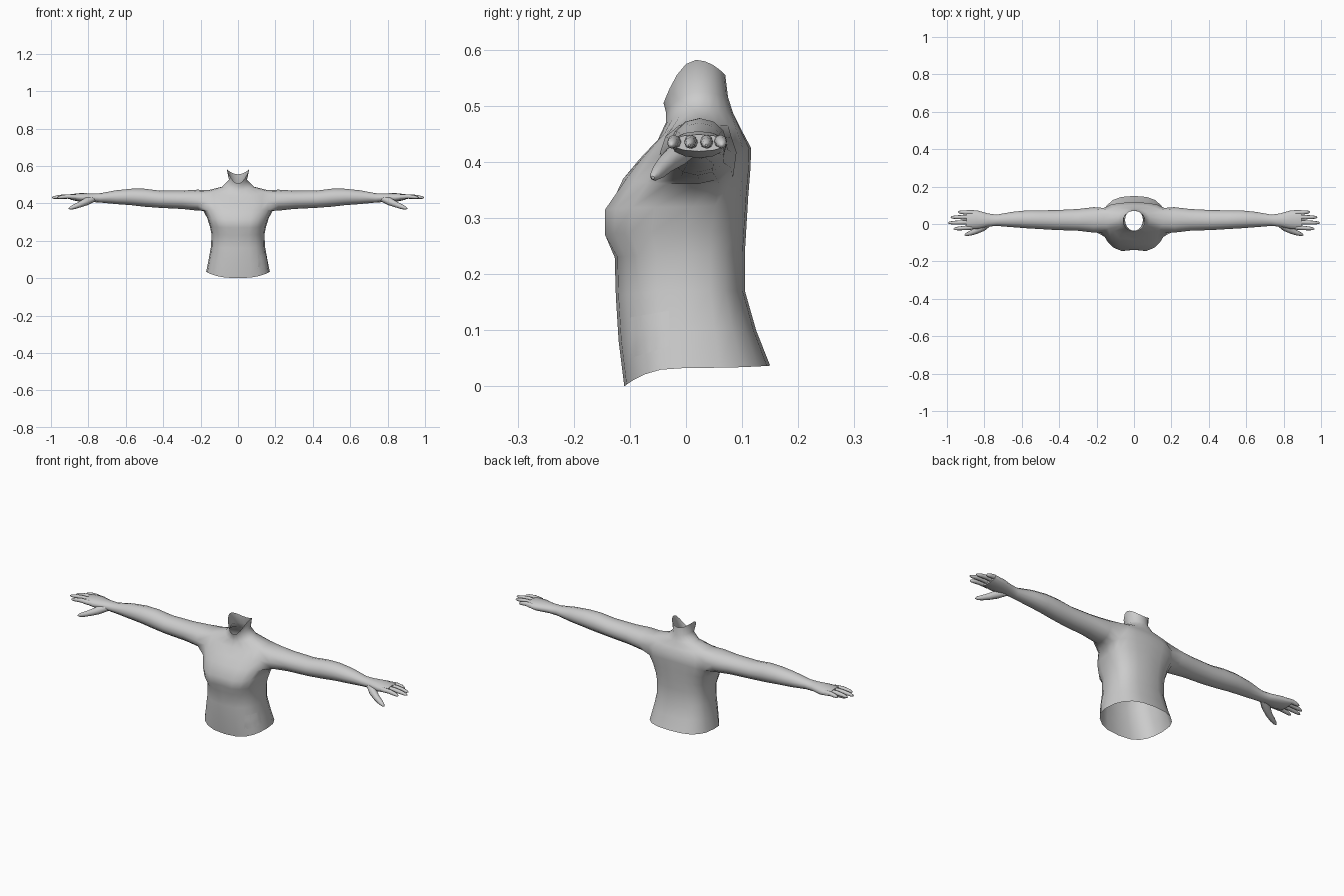
import bpy, bmesh
from math import sin, cos, pi, radians
from mathutils import Vector

if "Cube" in bpy.data.objects:
    bpy.data.objects.remove(bpy.data.objects["Cube"])


def finish(name, bm, angle=60, mirror=True):
    bmesh.ops.recalc_face_normals(bm, faces=bm.faces)
    me = bpy.data.meshes.new(name)
    bm.to_mesh(me)
    bm.free()
    ob = bpy.data.objects.new(name, me)
    bpy.context.collection.objects.link(ob)
    if mirror:
        m = ob.modifiers.new("Mirror", 'MIRROR')
        m.use_clip = True
        m.merge_threshold = 0.0005
    bpy.ops.object.select_all(action='DESELECT')
    bpy.context.view_layer.objects.active = ob
    ob.select_set(True)
    bpy.ops.object.shade_smooth_by_angle(angle=radians(angle))
    return ob


def spow(v, p):
    return (1 if v >= 0 else -1) * abs(v) ** p


def skin(bm, a, b):
    n = len(a)
    for i in range(n):
        j = (i + 1) % n
        bm.faces.new((a[i], a[j], b[j], b[i]))


# Torso half: half width, front y, back y, side y, then front / side / back height
torso = [
    (.170, -.110, .150, .00, .000, .033, .037),
    (.157, -.120, .125, .00, .080, .100, .100),
    (.144, -.125, .105, .00, .160, .170, .170),
    (.142, -.127, .105, .00, .230, .235, .240),
    (.150, -.150, .108, .00, .270, .275, .290),
    (.164, -.150, .111, .01, .315, .320, .340),
    (.185, -.112, .115, .02, .370, .360, .390),
    (.190, -.083, .116, .025, .405, .415, .425),
    (.160, -.050, .100, .025, .440, .470, .455),
    (.085, -.036, .084, .025, .470, .489, .487),
    (.048, -.036, .075, .022, .490, .525, .515),
    (.060, -.040, .070, .018, .505, .582, .555),
]
bm = bmesh.new()
rows = []
for r, (w, yf, yb, ys, zf, zs, zb) in enumerate(torso):
    p = .76 if r < 9 else 1.0
    row = []
    for i in range(11):
        t = pi * i / 10
        c = cos(t)
        ye, ze = (yf, zf) if c > 0 else (yb, zb)
        x = 0 if i in (0, 10) else w * spow(sin(t), p)
        y = ys + (ye - ys) * abs(c) ** p
        if r in (4, 5) and i == 0:
            y += .012                      # hollow between the breasts
        row.append(bm.verts.new((x, y, zs + (ze - zs) * c * c)))
    rows.append(row)
for r in range(len(rows) - 1):
    for i in range(10):
        if r in (6, 7) and 3 <= i <= 6:
            continue                       # arm opening
        bm.faces.new((rows[r][i], rows[r][i + 1], rows[r + 1][i + 1], rows[r + 1][i]))

# Arm and palm: x, centre y, centre z, radius y, radius z
arm = [
    (.215, .022, .417, .068, .056), (.30, .022, .419, .058, .049),
    (.42, .021, .422, .053, .046), (.50, .023, .430, .050, .048),
    (.57, .025, .434, .048, .044), (.65, .024, .433, .041, .037),
    (.735, .020, .429, .030, .025), (.78, .021, .430, .035, .023),
    (.84, .023, .431, .050, .024), (.895, .023, .434, .052, .015),
]
loop = rows[6][3:8] + [rows[7][7]] + rows[8][7:2:-1] + [rows[7][3]]
for x, yc, zc, ry, rz in arm:
    ring = [bm.verts.new((x, yc + ry * cos(radians(210 + 30 * k)),
                          zc + rz * sin(radians(210 + 30 * k)))) for k in range(12)]
    skin(bm, loop, ring)
    loop = ring
bm.faces.new(loop)
body = finish("torso_and_arms", bm, 75)


# Fingers: tapered tubes along a path with a pointed tip
def tube(name, path, radii, sides=8):
    bm = bmesh.new()
    path = [Vector(q) for q in path]
    last = None
    for k, (q, rad) in enumerate(zip(path, radii)):
        d = (path[min(k + 1, len(path) - 1)] - path[max(k - 1, 0)]).normalized()
        u = d.cross(Vector((0, 0, 1))).normalized()
        v = u.cross(d)
        ring = [bm.verts.new(q + (u * cos(2 * pi * s / sides) + v * sin(2 * pi * s / sides)) * rad)
                for s in range(sides)]
        if last:
            skin(bm, last, ring)
        last = ring
    bm.faces.new(last)
    return finish(name, bm)


fingers = [("index_finger", -.018, -.026, .965), ("middle_finger", .010, .006, .995),
           ("ring_finger", .037, .036, .980), ("little_finger", .060, .064, .940)]
for name, y0, y1, tip in fingers:
    x0 = .865
    pts = [(x0 + (tip - x0) * f, y0 + (y1 - y0) * f, .434 + dz)
           for f, dz in ((0, 0), (.45, .003), (.75, 0), (.93, -.003), (1, -.004))]
    tube(name, pts, (.0125, .0115, .010, .007, .002))
tube("thumb", [(.77, .008, .426), (.81, -.018, .410), (.845, -.038, .394),
               (.875, -.049, .382), (.895, -.056, .375), (.905, -.059, .372)],
     (.017, .021, .016, .013, .009, .003))

# Small patch lying on the right-hand side of the waist
bm = bmesh.new()
a, b, c, d = [Vector(q) for q in ((.3, -.1, .05), (.3, -.03, .072), (.3, -.03, .135), (.3, -.1, .123))]
g = [[bm.verts.new(a.lerp(b, i / 6).lerp(d.lerp(c, i / 6), j / 6)) for i in range(7)] for j in range(7)]
for j in range(6):
    for i in range(6):
        bm.faces.new((g[j][i], g[j][i + 1], g[j + 1][i + 1], g[j + 1][i]))
patch = finish("waist_patch", bm, 60, mirror=False)
s = patch.modifiers.new("Wrap", 'SHRINKWRAP')
s.target = body
s.wrap_method = 'PROJECT'
s.use_project_x = True
s.use_negative_direction = True
s.use_positive_direction = False
s.offset = .002
